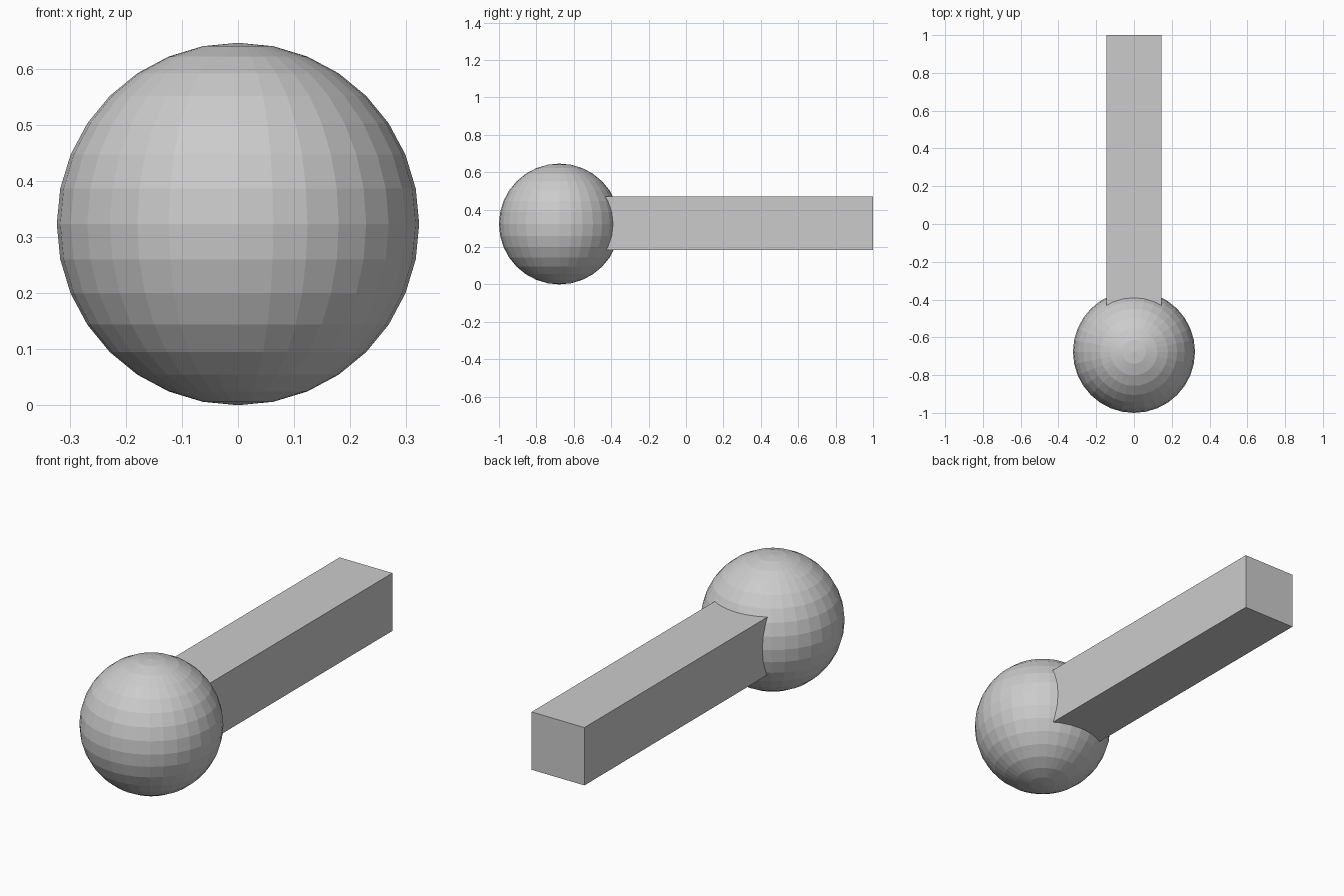
import bpy

if "Cube" in bpy.data.objects:
    bpy.data.objects.remove(bpy.data.objects["Cube"])

R = 0.323          # ball radius
BALL_Y = -1 + R    # ball touches the front limit
BAR_START, BAR_END = -0.58, 1.0

# Faceted ball at the front
bpy.ops.mesh.primitive_uv_sphere_add(segments=32, ring_count=16, radius=R,
                                     location=(0, BALL_Y, R))
bpy.context.object.name = "ball"

# Square bar running backwards out of the ball
bpy.ops.mesh.primitive_cube_add(size=1, location=(0, (BAR_START + BAR_END) / 2, 0.326))
bar = bpy.context.object
bar.name = "bar"
bar.scale = (0.289, BAR_END - BAR_START, 0.286)
bpy.ops.object.transform_apply(location=False, rotation=False, scale=True)
